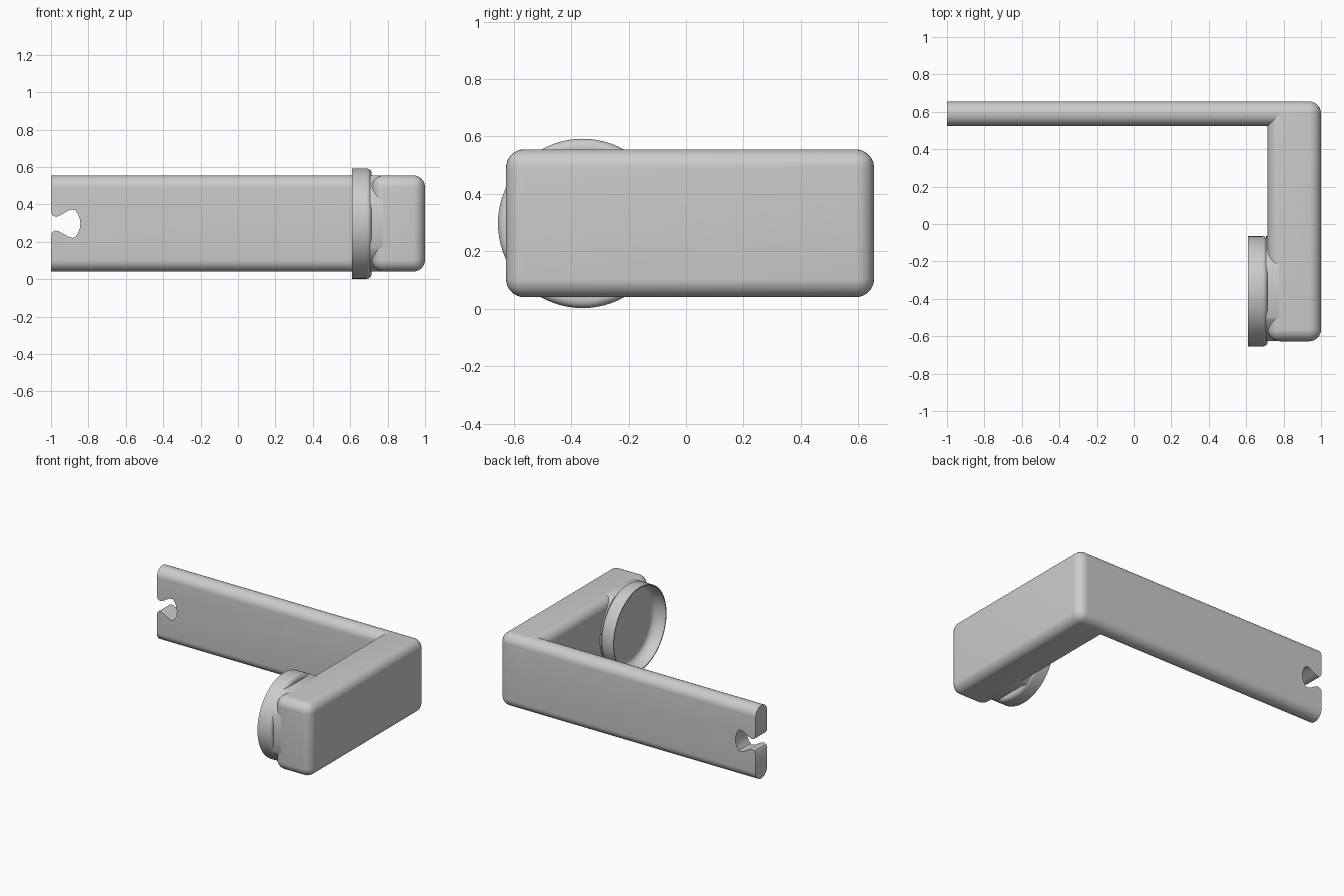
import bpy, bmesh, math
from mathutils import Matrix, Vector

cube = bpy.data.objects.get("Cube")
if cube:
    bpy.data.objects.remove(cube, do_unlink=True)

grey = bpy.data.materials.new("plain grey")
grey.use_nodes = True
grey.diffuse_color = (0.6, 0.6, 0.6, 1)
grey.node_tree.nodes["Principled BSDF"].inputs["Base Color"].default_value = (0.6, 0.6, 0.6, 1)

R = 0.064              # edge rounding
ZMID = 0.297           # height of the centre line
DISC_Y, DISC_R = -0.36, 0.295


def make(name, bm):
    bmesh.ops.recalc_face_normals(bm, faces=bm.faces)
    mesh = bpy.data.meshes.new(name)
    bm.to_mesh(mesh)
    bm.free()
    mesh.materials.append(grey)
    ob = bpy.data.objects.new(name, mesh)
    bpy.context.collection.objects.link(ob)
    return ob


def box(name, lo, hi, radius=0, keep=lambda edge: True):
    lo, hi = Vector(lo), Vector(hi)
    bm = bmesh.new()
    bmesh.ops.create_cube(bm, size=1, matrix=Matrix.Translation((lo + hi) / 2) @ Matrix.Diagonal((*(hi - lo), 1)))
    if radius:
        bmesh.ops.bevel(bm, geom=[e for e in bm.edges if keep(e)], offset=radius,
                        segments=8, profile=0.5, affect='EDGES')
    return make(name, bm)


def prism(name, outline, depth):
    bm = bmesh.new()
    face = bm.faces.new([bm.verts.new(p) for p in outline])
    out = bmesh.ops.extrude_face_region(bm, geom=[face])["geom"]
    bmesh.ops.translate(bm, vec=depth, verts=[g for g in out if isinstance(g, bmesh.types.BMVert)])
    return make(name, bm)


def boolean(ob, cutter, operation):
    mod = ob.modifiers.new("cut", 'BOOLEAN')
    mod.operation, mod.object, mod.solver = operation, cutter, 'EXACT'
    bpy.context.view_layer.objects.active = ob
    bpy.ops.object.modifier_apply(modifier=mod.name)
    bpy.data.objects.remove(cutter, do_unlink=True)


def smooth(ob):
    bpy.ops.object.select_all(action='DESELECT')
    ob.select_set(True)
    bpy.context.view_layer.objects.active = ob
    bpy.ops.object.shade_smooth_by_angle(angle=math.radians(35))


# Thick block, rounded on every edge
block = box("end_block", (0.715, -0.627, 0.04), (1, 0.655, 0.555), R)

# Long thin arm, rounded only along its length
arm = box("long_arm", (-1, 0.525, 0.04), (0.93, 0.655, 0.555), R,
          lambda e: abs(e.verts[0].co.x - e.verts[1].co.x) > 1)

# Flared keyhole notch through the tip of the arm
half = [(-1.05, 0.068), (-1, 0.06), (-0.99, 0.043), (-0.975, 0.037), (-0.96, 0.04), (-0.94, 0.05),
        (-0.905, 0.071), (-0.885, 0.076), (-0.87, 0.072), (-0.855, 0.05), (-0.846, 0.025)]
outline = [(x, 0.4, ZMID + z) for x, z in half] + [(-0.843, 0.4, ZMID)]
outline += [(x, 0.4, ZMID - z) for x, z in reversed(half)]
boolean(arm, prism("notch_cutter", outline, (0, 0.4, 0)), 'DIFFERENCE')

# Round cup: lathe a profile of (x, radius) about the x axis
profile = [(0.695, 0), (0.695, 0.24)]
for i in range(1, 7):      # hollow inner wall
    a = math.radians(90 * i / 6)
    profile.append((0.695 - 0.083 * (1 - math.cos(a)), 0.24 + 0.048 * math.sin(a)))
profile += [(0.61, 0.288), (0.61, DISC_R)]
for i in range(7):         # rounded back edge
    a = math.radians(90 * i / 6)
    profile.append((0.687 + 0.028 * math.sin(a), DISC_R - 0.028 * (1 - math.cos(a))))
profile.append((0.715, 0))
bm = bmesh.new()
verts = [bm.verts.new((x, DISC_Y + r, ZMID)) for x, r in profile]
edges = [bm.edges.new(pair) for pair in zip(verts, verts[1:])]
bmesh.ops.spin(bm, geom=verts + edges, cent=(0, DISC_Y, ZMID), axis=(1, 0, 0),
               angle=math.tau, steps=72, use_duplicate=False)
bmesh.ops.remove_doubles(bm, verts=bm.verts, dist=0.0001)
cup = make("round_cup", bm)

# Cup seat: squares off the block's rounded inner edge behind the cup
ring = [math.tau * i / 72 for i in range(72)]
seat = prism("cup_seat", [(0.705, DISC_Y + DISC_R * math.cos(a), ZMID + DISC_R * math.sin(a)) for a in ring],
             (0.1, 0, 0))
boolean(seat, box("seat_cutter", (0.6, -0.6265, 0.0405), (0.9, 0.5, 0.5545)), 'INTERSECT')

for part in (block, arm, cup, seat):
    smooth(part)
